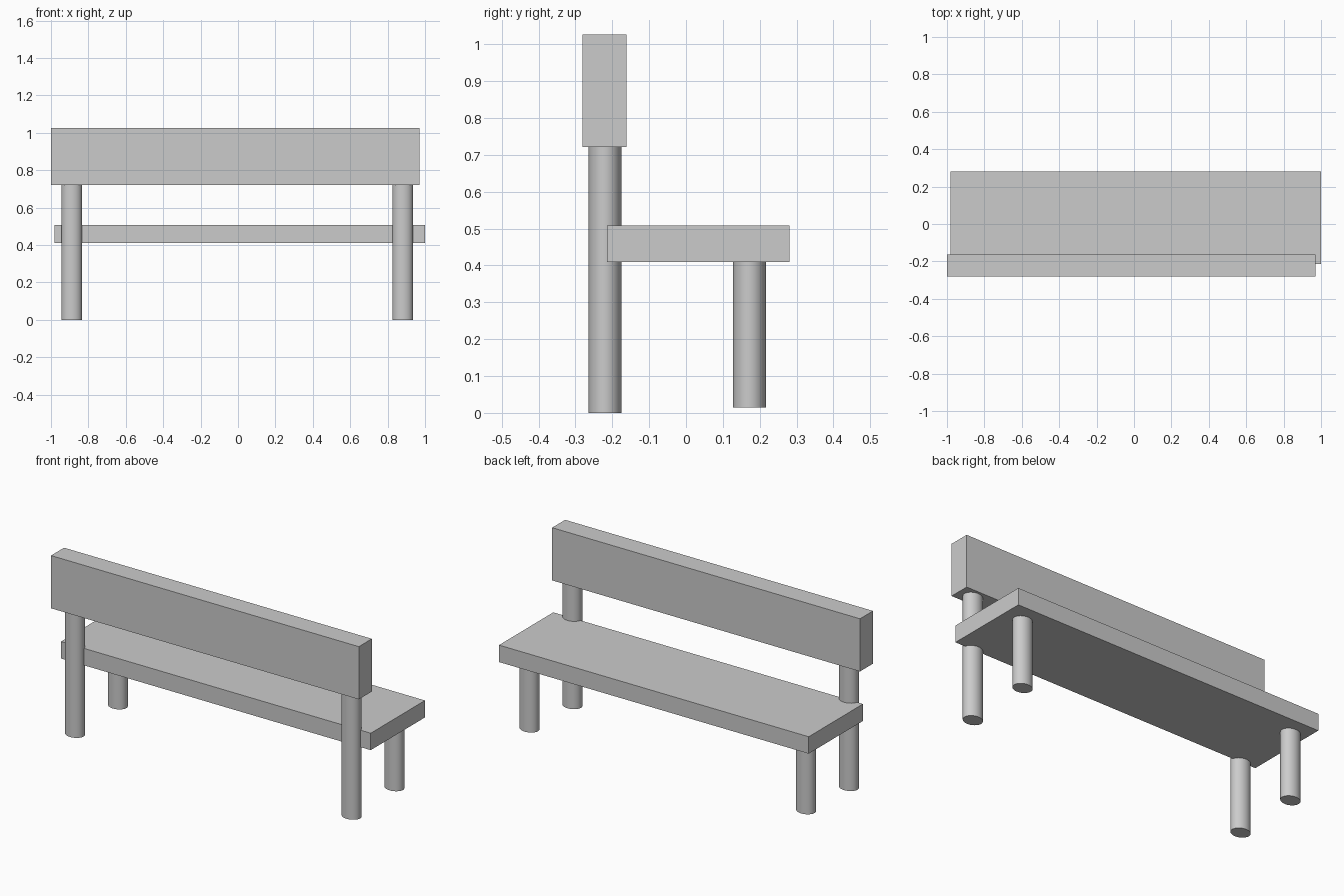
import bpy
import math

if "Cube" in bpy.data.objects:
    bpy.data.objects.remove(bpy.data.objects["Cube"])


def box(name, x, y, z):
    """Box spanning the given (min, max) ranges."""
    spans = (x, y, z)
    bpy.ops.mesh.primitive_cube_add(size=1, location=[(a + b) / 2 for a, b in spans])
    ob = bpy.context.object
    ob.name = name
    ob.scale = [b - a for a, b in spans]
    bpy.ops.object.transform_apply(location=False, rotation=False, scale=True)
    return ob


def leg(name, x, y, z0, z1, rx=0.055, ry=0.045):
    """Upright post with a slightly oval section."""
    bpy.ops.mesh.primitive_cylinder_add(vertices=32, radius=1, depth=1,
                                        location=(x, y, (z0 + z1) / 2))
    ob = bpy.context.object
    ob.name = name
    ob.scale = (rx, ry, z1 - z0)
    bpy.ops.object.transform_apply(location=False, rotation=False, scale=True)
    bpy.ops.object.shade_smooth_by_angle(angle=math.radians(30))
    return ob


# Seat plank and backrest plank
box("seat", (-0.982, 1.0), (-0.215, 0.281), (0.41, 0.508))
box("backrest", (-1.0, 0.97), (-0.281, -0.162), (0.721, 1.026))

# Tall posts carry the backrest, short legs carry the seat's far edge
for side, x in (("left", -0.889), ("right", 0.881)):
    leg(f"backrest_post_{side}", x, -0.22, 0.0, 0.721)
    leg(f"seat_leg_{side}", x, 0.172, 0.015, 0.41)
